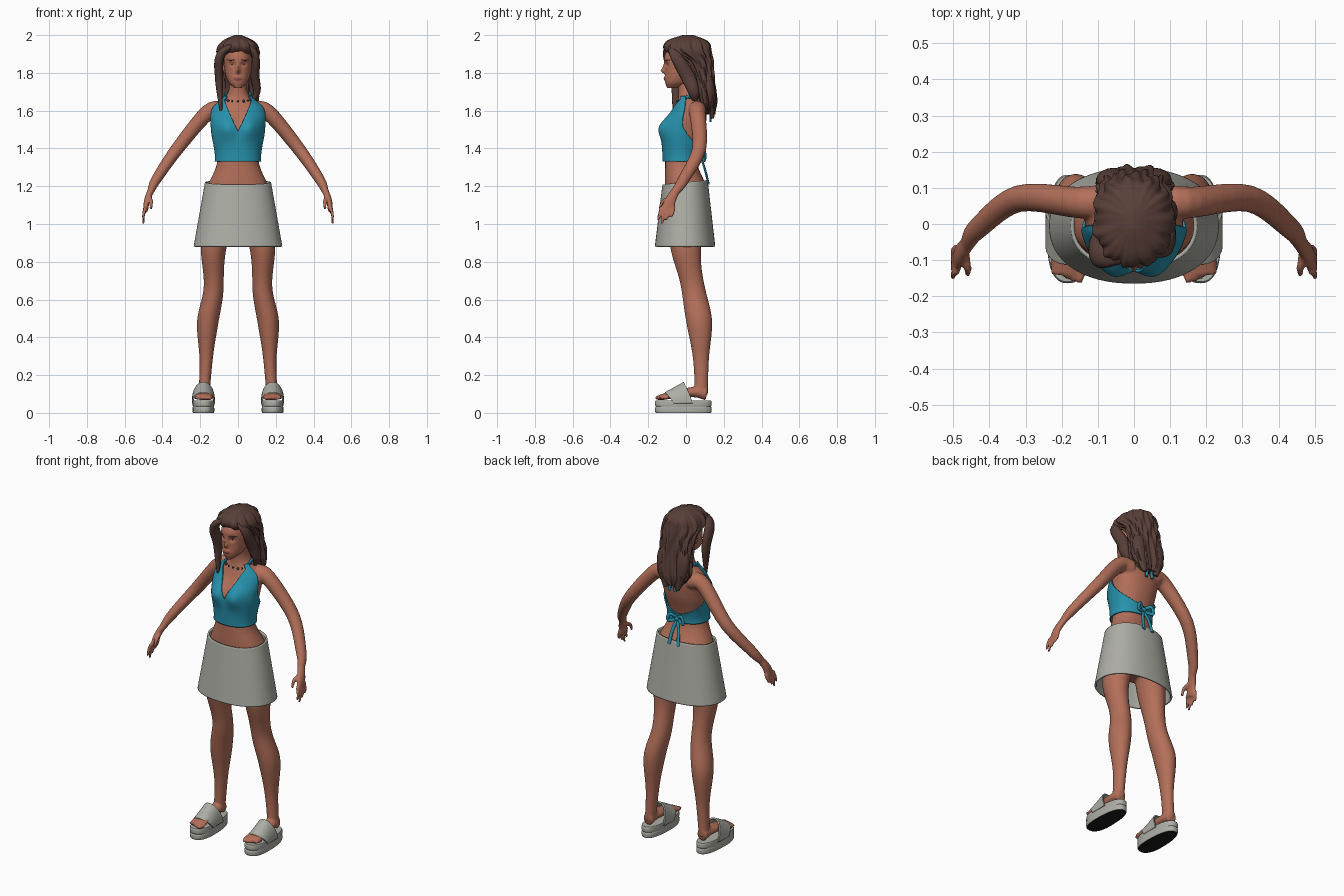
import bpy, bmesh
from math import sin, cos, pi, exp, copysign, asin
from mathutils import Vector, Matrix

cube = bpy.data.objects.get("Cube")
if cube:
    bpy.data.objects.remove(cube)


def material(name, *rgb):
    made = bpy.data.materials.new(name)
    made.use_nodes = True
    made.diffuse_color = (*rgb, 1)
    made.node_tree.nodes["Principled BSDF"].inputs["Base Color"].default_value = (*rgb, 1)
    return made


skin = material("warm skin", .45, .16, .1)
brown = material("dark brown hair", .1, .05, .04)
teal = material("teal cloth", .02, .29, .42)
grey = material("pale grey cloth", .42, .42, .38)
black = material("black rubber", .01, .01, .01)
white = material("eye white", .6, .55, .5)
lip = material("lip", .32, .09, .07)
bead = material("dark teal bead", .02, .08, .1)


def bell(value, centre, spread):
    return exp(-((value - centre) / spread) ** 2)


def power(value, exponent):
    return copysign(abs(value) ** exponent, value)


def taper(start, end):
    return lambda t: start + (end - start) * t


def swell(radius):
    return lambda t: radius * (.4 + sin(pi * t))


def sample(rows, t):
    """Smooth interpolation of a table whose first column is the parameter."""
    last = len(rows) - 1
    t = min(max(t, rows[0][0]), rows[last][0])
    i = max(k for k in range(last) if rows[k][0] <= t)
    here, after = rows[i], rows[i + 1]
    step = after[0] - here[0]
    f = (t - here[0]) / step

    def slope(k, column):
        a, b = rows[max(k - 1, 0)], rows[min(k + 1, last)]
        return (b[column] - a[column]) / (b[0] - a[0]) * step

    ease = f * f * (3 - 2 * f)
    return [here[c] + (after[c] - here[c]) * ease + f * (1 - f) ** 2 * slope(i, c)
            + f * f * (f - 1) * slope(i + 1, c) for c in range(1, len(here))]


def add_grid(bm, point, across=64, along=48, wrap=True, cap=True):
    """Open sheet or closed loft through point(u, v)."""
    columns = across if wrap else across + 1
    rows = [[bm.verts.new(point(u / across, v / along)) for u in range(columns)]
            for v in range(along + 1)]
    for low, high in zip(rows, rows[1:]):
        for k in range(across):
            j = (k + 1) % columns
            bm.faces.new((low[k], low[j], high[j], high[k]))
    if wrap and cap:
        bm.faces.new(rows[0])
        bm.faces.new(rows[-1])


def add_tube(bm, path, width, depth, side=1, ref=(0, 1, 0)):
    """Tube along a smooth path; width and depth are functions of its length."""
    rows = [(i, x * side, y, z) for i, (x, y, z) in enumerate(path)]

    def point(u, v):
        t = v * (len(path) - 1)
        ahead = Vector(sample(rows, t + .05)) - Vector(sample(rows, t - .05))
        ahead.normalize()
        out = Vector(ref).cross(ahead).normalized()
        turn = u * 2 * pi
        return (Vector(sample(rows, t)) + out * width(v) * cos(turn)
                + ahead.cross(out) * depth(v) * sin(turn))

    add_grid(bm, point, across=16, along=20)


def add_ball(bm, centre, size):
    bmesh.ops.create_uvsphere(bm, u_segments=20, v_segments=12, radius=1,
                              matrix=Matrix.Translation(centre) @ Matrix.Diagonal((*size, 1)))


def finish(name, bm, *materials, thick=0):
    bmesh.ops.recalc_face_normals(bm, faces=bm.faces)
    mesh = bpy.data.meshes.new(name)
    bm.to_mesh(mesh)
    bm.free()
    ob = bpy.data.objects.new(name, mesh)
    bpy.context.collection.objects.link(ob)
    for entry in materials:
        mesh.materials.append(entry)
    bpy.ops.object.select_all(action='DESELECT')
    ob.select_set(True)
    bpy.context.view_layer.objects.active = ob
    bpy.ops.object.shade_smooth_by_angle(angle=pi / 4)
    if thick:
        shell = ob.modifiers.new("thickness", 'SOLIDIFY')
        shell.thickness = thick
        shell.offset = 0
    return ob


def surface(rows, z, turn, bumps=(), off=0):
    """Point on a loft of height, half width, front and back; turn 0 is the front."""
    half, front, back = sample(rows, z)
    x = (half + off) * power(sin(turn), .9)
    y = (front + back) / 2 - ((back - front) / 2 + off) * power(cos(turn), .9)
    for bx, bz, wide, tall, height in bumps:
        fade = min(1, max(0, cos(turn) * 3))
        y -= height * fade * bell(abs(x), bx, wide) * bell(z, bz, tall)
    return Vector((x, y, z))


# Body: torso, arms, hands, legs and feet fused into one skin
torso = [(.98, .13, -.08, .1), (1.16, .17, -.11, .12), (1.33, .11, -.11, .06),
         (1.5, .13, -.11, .1), (1.61, .13, -.06, .11), (1.68, .06, -.04, .09),
         (1.78, .04, -.05, .06)]
bust = [(.06, 1.51, .05, .06, .03)]
leg_line = [(.1, .18, .08), (.25, .17, .08), (.48, .16, .07), (.65, .13, .04),
            (.86, .13, 0), (1.04, .1, .01)]
arm_line = [(.08, .06, 1.6), (.16, .06, 1.59), (.32, .07, 1.4), (.43, -.01, 1.24),
            (.46, -.05, 1.18)]
foot_line = [(.18, .11, .1), (.18, .05, .11), (.18, -.05, .1), (.18, -.14, .08)]


def leg_point(side):
    def point(u, v):
        z = taper(.1, 1.04)(v)
        x, y = sample(leg_line, z)
        r = .03 + .025 * bell(z, .5, .17) + .045 * bell(z, 1, .3)
        return Vector(((x + r * cos(u * 2 * pi)) * side, y + 1.2 * r * sin(u * 2 * pi), z))
    return point


body = bmesh.new()
add_grid(body, lambda u, v: surface(torso, .98 + .8 * v, u * 2 * pi, bust))
for s in (1, -1):
    add_grid(body, leg_point(s))
    add_tube(body, arm_line, taper(.05, .02), taper(.05, .025), s)
    add_tube(body, foot_line, taper(.035, .015), taper(.03, .05), s, ref=(1, 0, 0))
    add_tube(body, [(.45, -.04, 1.2), (.48, -.08, 1.13), (.49, -.1, 1.07)],
             taper(.02, .013), taper(.02, .038), s)
    for k in range(4):
        y = -.13 + .022 * k
        tip = 1 + .02 * abs(k - 1)
        add_tube(body, [(.49, y, 1.09), (.5, y - .01, 1.05), (.5, y - .02, tip)],
                 taper(.01, .007), taper(.011, .007), s)
    add_tube(body, [(.47, -.07, 1.14), (.46, -.12, 1.12), (.46, -.14, 1.08)],
             taper(.013, .008), taper(.013, .008), s)
    for k in range(5):
        size = .013 - .001 * k
        add_ball(body, ((.15 + .018 * k) * s, .002 * k * k - .14, .08), (size, 2 * size, size))
ob = finish("body", body, skin)
fuse = ob.modifiers.new("fuse", 'REMESH')
fuse.mode = 'VOXEL'
fuse.voxel_size = .006
fuse.use_smooth_shade = True
soften = ob.modifiers.new("soften", 'SMOOTH')
soften.iterations = 5

# Head with modelled nose, eye sockets and coloured lips
skull = [(1.72, .02, -.1, -.04), (1.75, .05, -.11, .02), (1.81, .07, -.11, .09),
         (1.9, .07, -.11, .12), (1.98, .03, -.04, .06)]
features = [(0, 1.81, .01, .013, .02), (0, 1.83, .01, .02, .01),
            (.03, 1.845, .017, .012, -.01), (0, 1.77, .02, .01, .007)]
bm = bmesh.new()
add_grid(bm, lambda u, v: surface(skull, 1.72 + .26 * v, u * 2 * pi, features),
         across=160, along=90)
for f in bm.faces:
    x, y, z = f.calc_center_median()
    f.material_index = int(y < -.06 and (x / .024) ** 2 + ((z - 1.77) / .009) ** 2 < 1)
finish("head", bm, skin, lip)

# Eyes, brows and ears
eyes, irises, brows, ears = (bmesh.new() for part in range(4))
for s in (1, -1):
    add_ball(eyes, (.03 * s, -.086, 1.845), (.014, .01, .006))
    add_ball(irises, (.03 * s, -.092, 1.845), (.006, .006, .006))
    add_tube(brows, [surface(skull, 1.868, turn, off=.001) for turn in (.2, .5, .8)],
             swell(.002), swell(.003), s, ref=(0, 0, 1))
    add_ball(ears, (.07 * s, .01, 1.825), (.01, .016, .028))
finish("eyes", eyes, white)
finish("irises", irises, black)
finish("eyebrows", brows, brown)
finish("ears", ears, skin)

# Hair: grooved main mass with loose locks
mass = [(1.58, .05, .1, .15), (1.64, .1, .06, .16), (1.75, .1, .04, .15), (1.86, .1, -.01, .14),
        (1.92, .11, -.11, .13), (1.97, .08, -.1, .11), (2, .02, -.02, .04)]
front_locks = [
    [(.02, -.08, 1.97), (-.09, -.09, 1.9), (-.1, -.05, 1.77), (-.09, -.06, 1.6)],
    [(.02, -.08, 1.97), (.09, -.06, 1.9), (.09, .01, 1.78), (.1, .04, 1.7), (.07, .05, 1.64)]]


def hair_point(u, v):
    z, turn = taper(1.58, 2)(v), u * 2 * pi
    groove = .005 * sin(11 * turn + 3 * sin(z * 12)) + .003 * sin(23 * turn + z * 20)
    return surface(mass, z, turn, off=groove * min(1, 8 * (1 - v)))


bm = bmesh.new()
add_grid(bm, hair_point, across=140)
for lock in front_locks:
    add_tube(bm, lock, swell(.017), swell(.026))
for s in (1, -1):
    add_tube(bm, [(.03, .1, 1.85), (.06, .12, 1.72), (.04, .14, 1.56)],
             swell(.032), swell(.023), s)
finish("hair", bm, brown)


# Halter top: follows the torso between a V neck and a falling outer edge
def top_point(side):
    def point(u, v):
        z = taper(1.33, 1.675)(v)
        neck = max(0, .38 * (z - 1.49)) / sample(torso, z)[0]
        inner = asin(min(.75, neck))
        outer = 1.2 + (pi - 1.2) * min(1, exp((1.38 - z) / .07))
        p = surface(torso, z, inner + u * (outer - inner), bust, off=.01)
        p.x *= side
        return p
    return point


bm = bmesh.new()
for s in (1, -1):
    add_grid(bm, top_point(s), wrap=False)
bmesh.ops.remove_doubles(bm, verts=bm.verts, dist=.0005)
finish("halter_top", bm, teal, thick=.007)

# Ties: neck strap, back knot, bow loops and tails
bm = bmesh.new()
flat, thin = taper(.01, .01), taper(.006, .006)
for s in (1, -1):
    add_tube(bm, [(.07, 0, 1.67), (.06, .06, 1.69), (0, .11, 1.69)], thin, flat, s, ref=(0, 0, 1))
    add_tube(bm, [(0, .11, 1.69), (.01, .13, 1.62), (.02, .13, 1.54)], flat, thin, s)
    add_tube(bm, [(0, .08, 1.36), (.04, .1, 1.38), (.05, .1, 1.34), (0, .08, 1.35)],
             flat, thin, s)
    add_tube(bm, [(0, .08, 1.35), (.02, .1, 1.29), (.03, .12, 1.21)], flat, thin, s)
add_ball(bm, (0, .08, 1.355), (.016, .016, .016))
finish("ties", bm, teal)

# Bead necklace resting on the neck
bm = bmesh.new()
beads = 21
for k in range(beads):
    turn = 2 * pi * k / beads
    size = .005 + .002 * (k % 2)
    add_ball(bm, surface(torso, 1.67 - .02 * cos(turn), turn, off=.003), (size, size, size))
finish("necklace", bm, bead)

# Skirt: straight flared shell with a dipped front rim
flare = [(0, .23, -.16, .15), (1, .17, -.12, .11)]


def skirt_point(u, v):
    turn = u * 2 * pi
    p = surface(flare, v, turn)
    p.z = .88 + v * (.34 - .012 * cos(turn))
    return p


bm = bmesh.new()
add_grid(bm, skirt_point, cap=False)
finish("skirt", bm, grey, thick=.01)


# Platform sandals: grooved sole with black underside and an arched strap
def sole_point(side):
    def point(u, v):
        turn = u * 2 * pi
        grow = 1 - .03 * abs(2 * v - 1) ** 8 - .03 * bell(v, .5, .06)
        y = power(cos(turn), .8)
        x = power(sin(turn), .8) * (.057 - .005 * y)
        return Vector(((.183 + x * grow) * side, .15 * y * grow - .014, .066 * v))
    return point


def strap_point(side):
    def point(u, v):
        arch = sin(u * pi)
        y = .1 * v - .11 + .045 * (1 - arch)
        z = .05 + .055 * (1 + v) * power(arch, .8)
        return Vector(((.183 + .057 * cos(u * pi)) * side, y, z))
    return point


soles, straps = bmesh.new(), bmesh.new()
for s in (1, -1):
    add_grid(soles, sole_point(s), along=16)
    add_grid(straps, strap_point(s), wrap=False)
for f in soles.faces:
    f.material_index = int(f.calc_center_median().z < .001)
finish("sandal_soles", soles, grey, black)
finish("sandal_straps", straps, grey, thick=.009)
